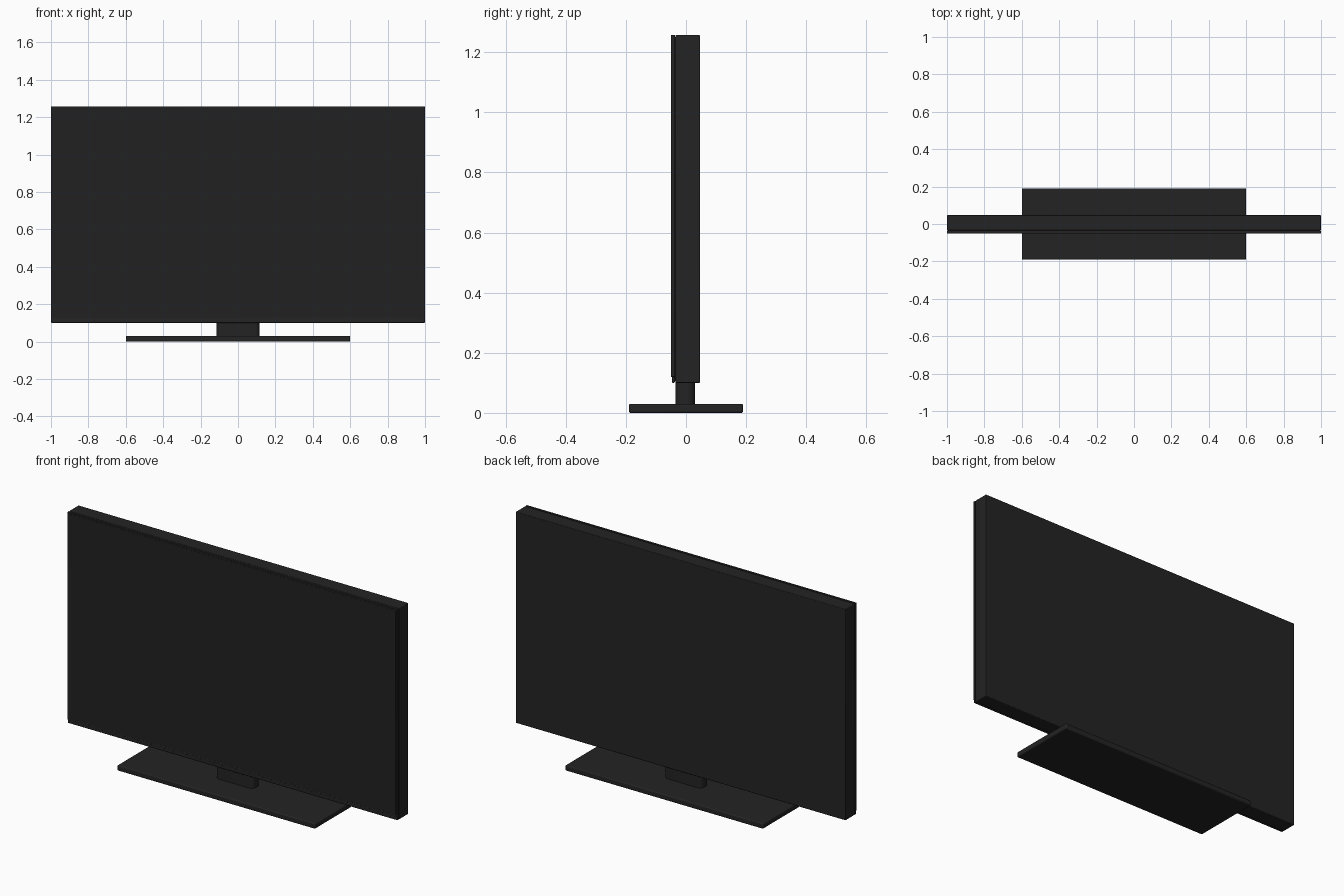
import bpy
import bmesh

cube = bpy.data.objects.get("Cube")
if cube:
    bpy.data.objects.remove(cube, do_unlink=True)


def material(name, rgb, roughness):
    mat = bpy.data.materials.new(name)
    mat.use_nodes = True
    colour = (*rgb, 1)
    mat.diffuse_color = colour
    shader = mat.node_tree.nodes["Principled BSDF"]
    shader.inputs["Base Color"].default_value = colour
    shader.inputs["Roughness"].default_value = roughness
    return mat


black = material("matte black", (0.017, 0.017, 0.017), 0.6)
glass = material("screen black", (0.015, 0.015, 0.015), 0.4)


def box(name, low, high, bevel=0.0, segments=2, upright=0.0):
    """Box between two corners; upright rounds only its vertical edges."""
    bm = bmesh.new()
    bmesh.ops.create_cube(bm, size=1)
    for v in bm.verts:
        v.co = [(a + b) / 2 + c * (b - a) for a, b, c in zip(low, high, v.co)]
    if upright:
        edges = [e for e in bm.edges
                 if abs(e.verts[0].co.z - e.verts[1].co.z) > 0.001]
        bmesh.ops.bevel(bm, geom=edges, offset=upright, segments=5,
                        profile=0.5, affect='EDGES')
    mesh = bpy.data.meshes.new(name)
    bm.to_mesh(mesh)
    bm.free()
    mesh.materials.append(black)
    mesh.materials.append(glass)
    obj = bpy.data.objects.new(name, mesh)
    bpy.context.collection.objects.link(obj)
    if bevel:
        mod = obj.modifiers.new("soft edges", 'BEVEL')
        mod.width = bevel
        mod.segments = segments
        mod.limit_method = 'ANGLE'
    bpy.ops.object.select_all(action='DESELECT')
    obj.select_set(True)
    bpy.context.view_layer.objects.active = obj
    bpy.ops.object.shade_smooth_by_angle()
    return obj


# Rear housing and the recessed seam behind the front frame
box("rear_housing", (-1, -0.035, 0.1), (1, 0.047, 1.257), 0.003)
box("frame_seam", (-0.994, -0.04, 0.106), (0.994, -0.03, 1.251))

# Front frame: lower strip slightly behind the display panel
box("lower_strip", (-1, -0.047, 0.1), (1, -0.037, 0.122), 0.003)
panel = box("display_panel", (-1, -0.05, 0.12), (1, -0.037, 1.257), 0.003)

# Display glass set shallowly into the panel's front face
bm = bmesh.new()
bm.from_mesh(panel.data)
front = min(bm.faces, key=lambda f: f.calc_center_median().y)
bmesh.ops.inset_region(bm, faces=[front], thickness=0.012)
bmesh.ops.inset_region(bm, faces=[front], thickness=0.001, depth=-0.001)
front.material_index = 1
bm.to_mesh(panel.data)
bm.free()

# Stand
box("stand_neck", (-0.115, -0.035, 0.025), (0.115, 0.03, 0.11), upright=0.025)
box("stand_base", (-0.6, -0.19, 0), (0.6, 0.19, 0.03), 0.006, 3)
